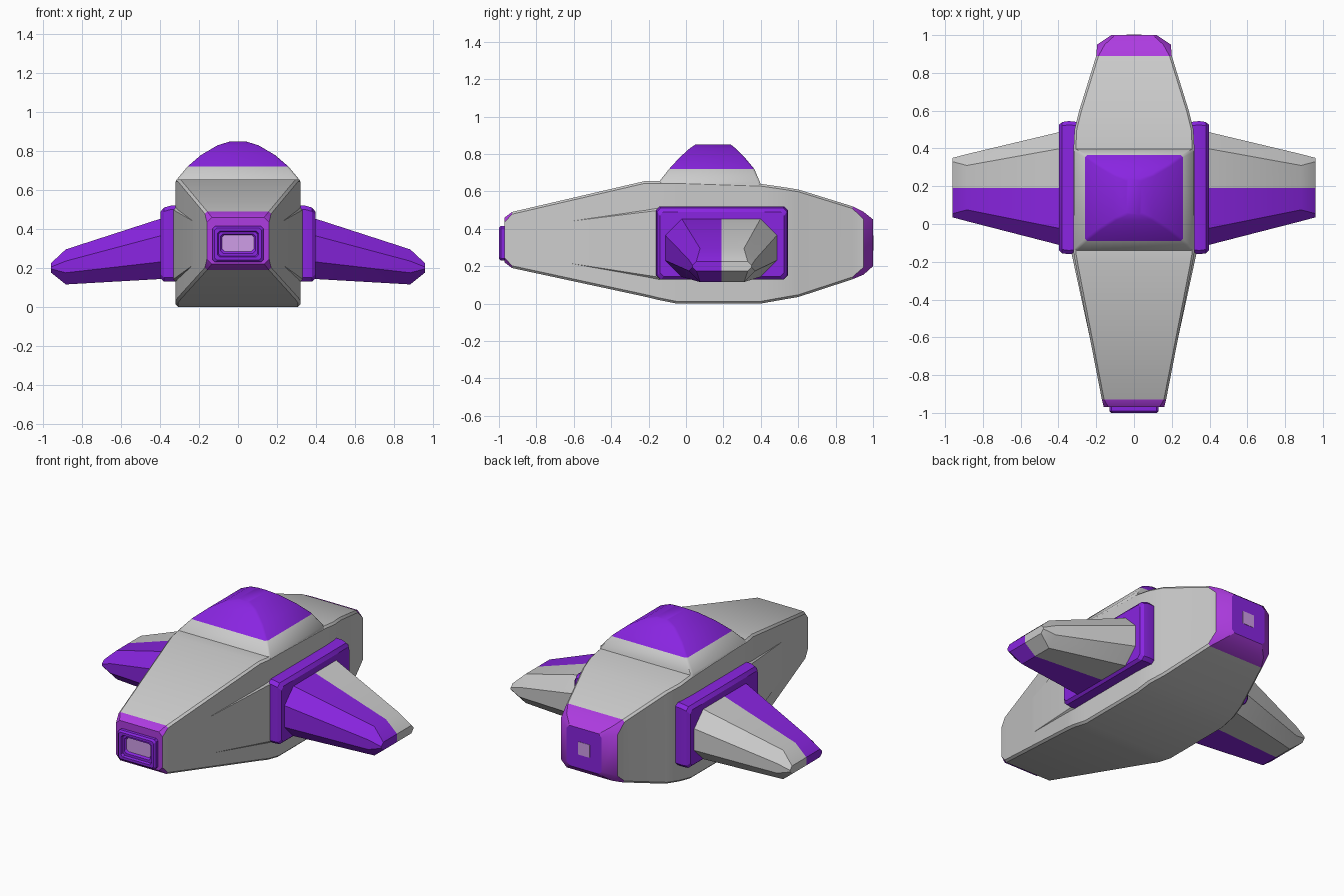
import bpy, bmesh, math

if "Cube" in bpy.data.objects:
    bpy.data.objects.remove(bpy.data.objects["Cube"])


def material(name, rgb):
    m = bpy.data.materials.new(name)
    m.use_nodes = True
    m.diffuse_color = (*rgb, 1)
    m.node_tree.nodes["Principled BSDF"].inputs["Base Color"].default_value = (*rgb, 1)
    return m


GREY = material("hull grey", (0.6, 0.6, 0.6))
PURPLE = material("deep purple", (0.25, 0.018, 0.75))
MAGENTA = material("bright magenta", (0.42, 0.045, 0.75))
GLOW = material("pale lavender", (0.66, 0.36, 0.85))


def octagon(a0, a1, b0, b1, c):
    """Rectangle with its corners cut by c."""
    return [(a0 + c, b0), (a1 - c, b0), (a1, b0 + c), (a1, b1 - c),
            (a1 - c, b1), (a0 + c, b1), (a0, b1 - c), (a0, b0 + c)]


def loft(name, axis, sections, mats, rule=None, split_y=None, mirror=False, angle=30):
    """Skin cut rectangles (position, a0, a1, b0, b1, corner) along an axis."""
    bm = bmesh.new()
    rings = []
    for pos, *rect in sections:
        ring = []
        for p in octagon(*rect):
            co = list(p)
            co.insert(axis, pos)
            ring.append(bm.verts.new(co))
        rings.append(ring)
    for r, s in zip(rings, rings[1:]):
        for i in range(8):
            j = (i + 1) % 8
            bm.faces.new((r[i], r[j], s[j], s[i]))
    bm.faces.new(rings[0])
    bm.faces.new(rings[-1])
    if split_y is not None:
        bmesh.ops.bisect_plane(bm, geom=bm.verts[:] + bm.edges[:] + bm.faces[:],
                               plane_co=(0, split_y, 0), plane_no=(0, 1, 0))
    bmesh.ops.recalc_face_normals(bm, faces=bm.faces)
    bm.normal_update()
    if rule:
        for f in bm.faces:
            f.material_index = rule(f.calc_center_median(), f.normal)
    me = bpy.data.meshes.new(name)
    bm.to_mesh(me)
    bm.free()
    for m in mats:
        me.materials.append(m)
    ob = bpy.data.objects.new(name, me)
    bpy.context.collection.objects.link(ob)
    if mirror:
        ob.modifiers.new("Mirror", "MIRROR")
    bpy.ops.object.select_all(action="DESELECT")
    ob.select_set(True)
    bpy.context.view_layer.objects.active = ob
    bpy.ops.object.shade_smooth_by_angle(angle=math.radians(angle))
    return ob


def sym(y, w, z0, z1, c=0.012):
    return (y, -w, w, z0, z1, c)


# Hull, with coloured nose and tail ends
def hull_colour(c, n):
    if c.y > 0.995:
        return 1
    if (c.y > 0.89 or c.y < -0.93) and abs(n.x) < 0.85:
        return 2
    return 0


loft("hull", 1, [
    sym(-0.97, 0.16, 0.22, 0.46, 0.025), sym(-0.93, 0.17, 0.19, 0.49),
    sym(-0.22, 0.308, 0.037, 0.655), sym(-0.15, 0.32, 0.02, 0.655),
    sym(-0.05, 0.32, 0, 0.655), sym(0.4, 0.32, 0, 0.64),
    sym(0.5, 0.315, 0.018, 0.626), sym(0.6, 0.29, 0.035, 0.61),
    sym(0.89, 0.2, 0.13, 0.52), sym(0.95, 0.195, 0.155, 0.49, 0.04),
    sym(1, 0.12, 0.2, 0.45, 0.02)],
    [GREY, PURPLE, MAGENTA], hull_colour)

# Side panels standing just proud of the hull ahead of the wings
loft("side_panels", 1, [
    sym(-0.92, 0.165, 0.25, 0.415), sym(-0.15, 0.332, 0.13, 0.51),
    sym(0.48, 0.332, 0.13, 0.51)], [GREY])

# Cabin roof: grey shoulder below, purple dome above
loft("canopy", 2, [
    (0.6, -0.318, 0.318, -0.15, 0.41, 0.012), (0.65, -0.318, 0.318, -0.145, 0.395, 0.012),
    (0.72, -0.26, 0.26, -0.09, 0.365, 0.012), (0.78, -0.19, 0.19, -0.035, 0.315, 0.012),
    (0.83, -0.105, 0.105, 0.02, 0.265, 0.012), (0.85, -0.04, 0.04, 0.05, 0.24, 0.012)],
    [GREY, PURPLE], lambda c, n: int(c.z > 0.72), angle=40)

# Wing root frames
loft("wing_frames", 0, [
    (0.3, -0.155, 0.54, 0.13, 0.52, 0.02), (0.345, -0.16, 0.545, 0.13, 0.52, 0.02),
    (0.38, -0.155, 0.54, 0.13, 0.51, 0.02), (0.397, -0.14, 0.525, 0.145, 0.49, 0.02)],
    [PURPLE], mirror=True)

# Wings, purple ahead of the split line and grey behind
loft("wings", 0, [
    (0.36, -0.12, 0.495, 0.145, 0.465, 0.09), (0.885, 0.015, 0.37, 0.115, 0.295, 0.06),
    (0.96, 0.035, 0.35, 0.175, 0.225, 0.02)],
    [GREY, PURPLE], lambda c, n: int(c.y < 0.19), split_y=0.19, mirror=True)

# Nose light: stepped frame with a recessed lamp
loft("nose_lamp_frame", 1, [
    sym(-0.95, 0.13, 0.23, 0.415), sym(-0.99, 0.13, 0.23, 0.415),
    sym(-1, 0.12, 0.24, 0.405), sym(-1, 0.105, 0.255, 0.39),
    sym(-0.985, 0.1, 0.26, 0.385), sym(-0.985, 0.09, 0.275, 0.375),
    sym(-0.975, 0.082, 0.285, 0.37)],
    [PURPLE, GLOW], lambda c, n: int(abs(c.x) < 0.01 and abs(c.y + 0.975) < 0.001),
    angle=20)

# Tail light plate
loft("tail_lamp", 1, [sym(0.996, 0.04, 0.285, 0.365, 0.002),
                      sym(1.002, 0.04, 0.285, 0.365, 0.002)], [GLOW])
